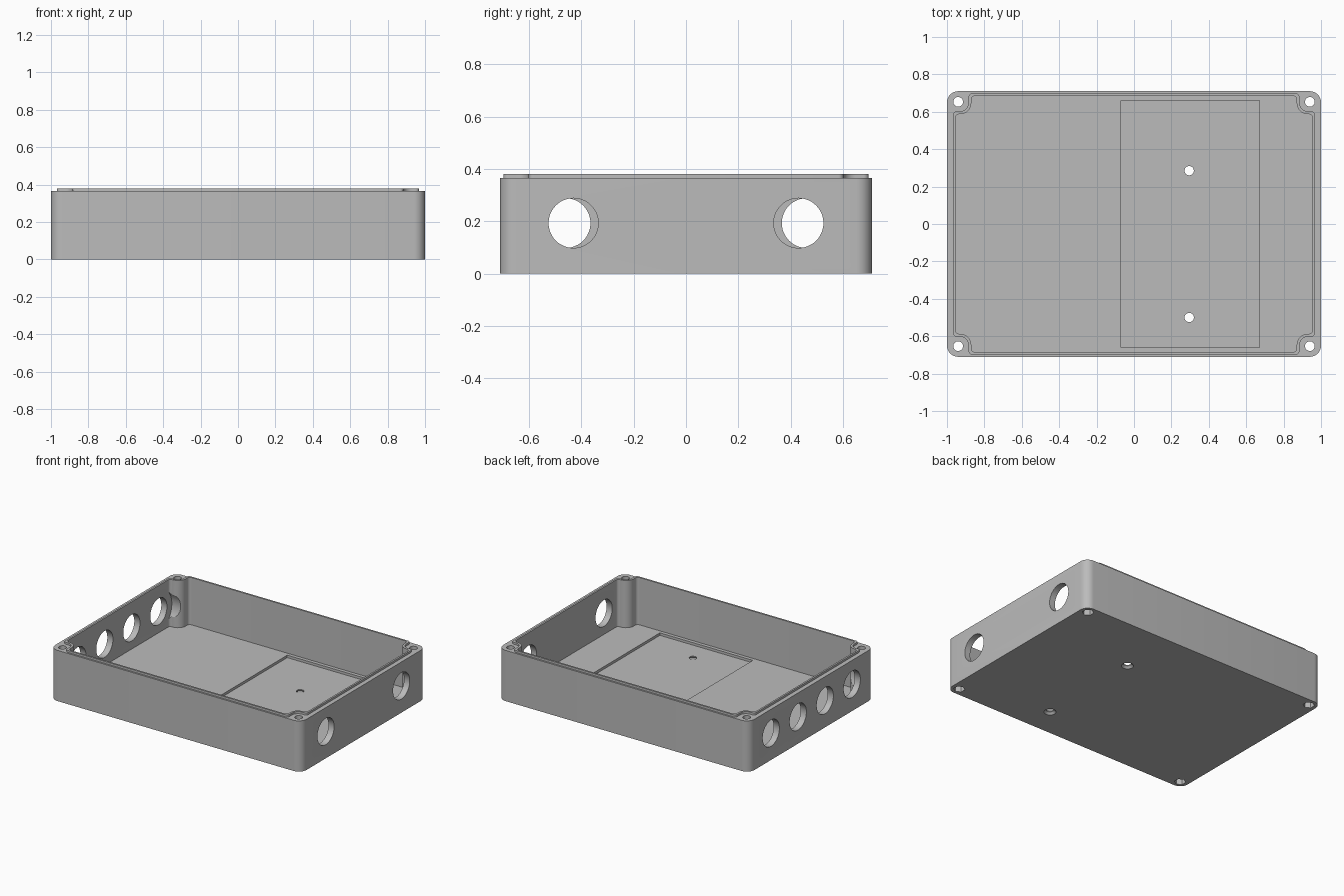
import bpy, bmesh
from math import cos, sin, pi, radians
from mathutils import Matrix, Vector

if "Cube" in bpy.data.objects:
    bpy.data.objects.remove(bpy.data.objects["Cube"], do_unlink=True)

grey = bpy.data.materials.new("light_grey_plastic")
grey.use_nodes = True
colour = (0.5, 0.5, 0.5, 1)
grey.diffuse_color = colour
grey.node_tree.nodes["Principled BSDF"].inputs["Base Color"].default_value = colour


def arc(cx, cy, r, a0, a1, n=8):
    steps = [radians(a0 + (a1 - a0) * i / n) for i in range(n + 1)]
    return [(cx + r * cos(a), cy + r * sin(a)) for a in steps]


def four_fold(q):
    """Mirror a first-quadrant outline into a closed loop."""
    return (q + [(-x, y) for x, y in reversed(q)]
            + [(-x, -y) for x, y in q] + [(x, -y) for x, y in reversed(q)])


def rounded(ax, ay, r):
    return four_fold(arc(ax - r, ay - r, r, 0, 90))


def notched(ax, ay, nx, ny, r, f):
    """Rectangle whose corners step in around the screw posts."""
    return four_fold(arc(ax - f, ny - f, f, 0, 90)
                     + arc(nx + r, ny + r, r, 270, 180)
                     + arc(nx - f, ay - f, f, 0, 90))


def make_object(name, bm):
    bmesh.ops.recalc_face_normals(bm, faces=bm.faces)
    mesh = bpy.data.meshes.new(name)
    bm.to_mesh(mesh)
    bm.free()
    mesh.materials.append(grey)
    ob = bpy.data.objects.new(name, mesh)
    bpy.context.collection.objects.link(ob)
    return ob


def prism(name, outline, z0, z1):
    bm = bmesh.new()
    face = bm.faces.new([bm.verts.new((x, y, z0)) for x, y in outline])
    top = bmesh.ops.extrude_face_region(bm, geom=[face], use_keep_orig=True)
    verts = [v for v in top["geom"] if isinstance(v, bmesh.types.BMVert)]
    bmesh.ops.translate(bm, verts=verts, vec=(0, 0, z1 - z0))
    return make_object(name, bm)


def cylinder(name, start, end, r0, r1=None, sides=32):
    a, b = Vector(start), Vector(end)
    turn = (b - a).to_track_quat('Z', 'Y').to_matrix().to_4x4()
    bm = bmesh.new()
    bmesh.ops.create_cone(bm, cap_ends=True, segments=sides, radius1=r0,
                          radius2=r0 if r1 is None else r1, depth=(b - a).length,
                          matrix=Matrix.Translation((a + b) / 2) @ turn)
    return make_object(name, bm)


# Solid body and raised sealing lip
body = prism("enclosure_body", rounded(1, 0.71, 0.06), 0, 0.365)
helpers = []


def combine(tool, operation='DIFFERENCE'):
    tool.hide_render = True
    helpers.append(tool)
    mod = body.modifiers.new(tool.name, 'BOOLEAN')
    mod.object, mod.operation, mod.solver = tool, operation, 'EXACT'


combine(prism("lip", notched(0.968, 0.698, 0.885, 0.602, 0.047, 0.02), 0.2, 0.38), 'UNION')

# Cavity leaving the corner posts, and the shallow floor recess
combine(prism("cavity", notched(0.955, 0.685, 0.87, 0.587, 0.06, 0.02), 0.04, 0.5))
recess = [(-0.07, -0.66), (0.67, -0.66), (0.67, 0.66), (-0.07, 0.66)]
combine(prism("floor_recess", recess, 0.022, 0.1))

# Cable openings: two on the right wall, four on the left
hole_z, hole_r = 0.193, 0.095
for y in (-0.43, 0.43):
    combine(cylinder("cable_hole", (0.9, y, hole_z), (1.1, y, hole_z), hole_r, sides=48))
for i in range(4):
    y = -0.46 + i * 0.307
    combine(cylinder("cable_hole", (-1.1, y, hole_z), (-0.9, y, hole_z), hole_r, sides=48))

# Nut clearance cut into the posts beside the outer openings
for y in (-0.46, 0.46):
    combine(cylinder("nut_clearance", (-0.954, y, hole_z), (-0.8, y, hole_z), 0.15, sides=48))

# Corner screw holes with hexagonal nut pockets underneath
for sx in (-1, 1):
    for sy in (-1, 1):
        x, y = sx * 0.94, sy * 0.653
        combine(cylinder("screw_hole", (x, y, -0.1), (x, y, 0.5), 0.026, sides=24))
        combine(cylinder("nut_pocket", (x, y, -0.05), (x, y, 0.04), 0.038, sides=6))

# Countersunk mounting holes in the floor
for y in (-0.5, 0.285):
    combine(cylinder("mount_hole", (0.295, y, -0.1), (0.295, y, 0.1), 0.025, sides=24))
    combine(cylinder("countersink", (0.295, y, -0.005), (0.295, y, 0.015), 0.045, 0.025, 24))

# Bake the cuts and remove the helpers
graph = bpy.context.evaluated_depsgraph_get()
result = bpy.data.meshes.new_from_object(body.evaluated_get(graph))
body.modifiers.clear()
body.data = result
result.materials.clear()
result.materials.append(grey)
for tool in helpers:
    bpy.data.objects.remove(tool, do_unlink=True)

bpy.ops.object.select_all(action='DESELECT')
body.select_set(True)
bpy.context.view_layer.objects.active = body
bpy.ops.object.shade_smooth_by_angle(angle=radians(30))
